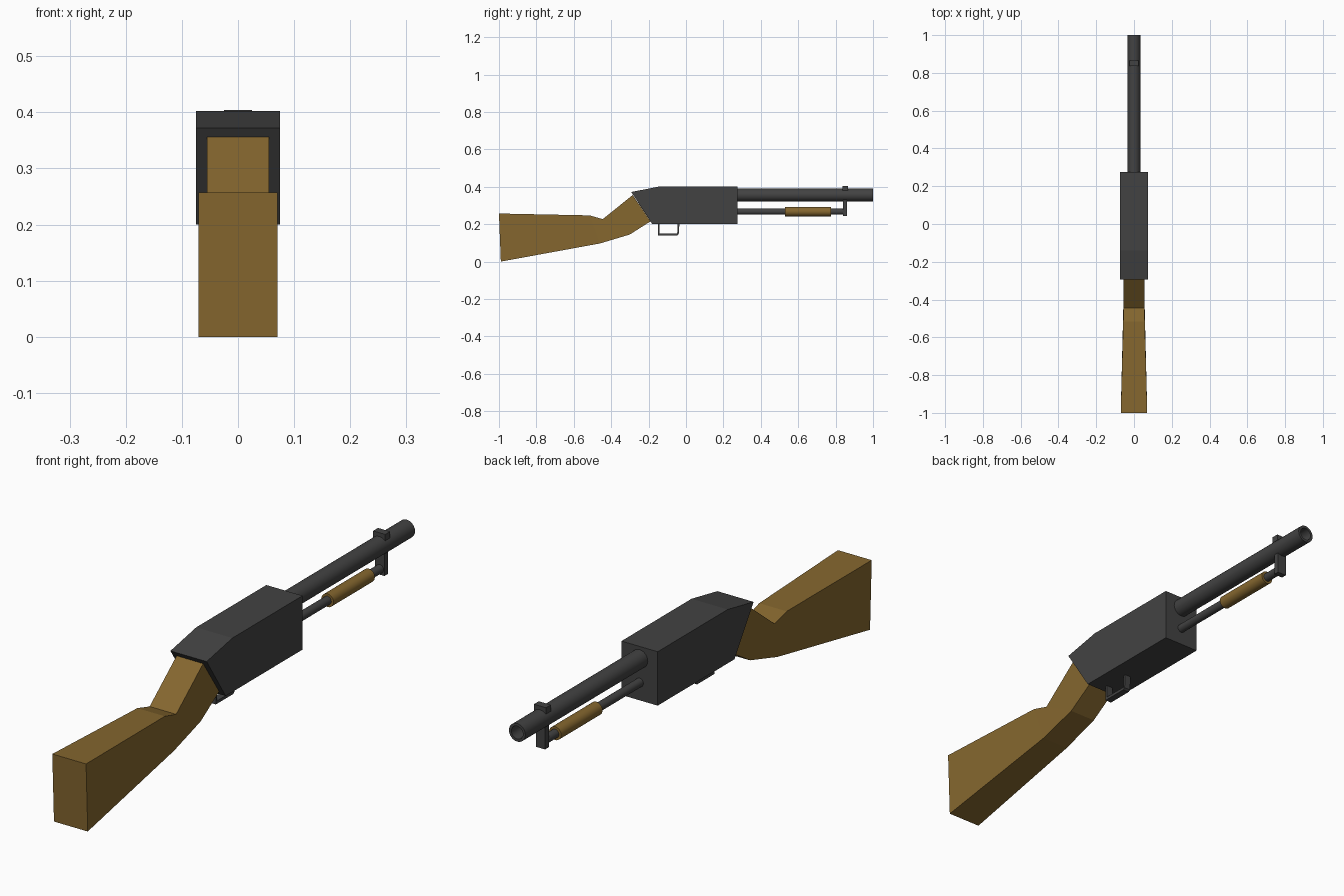
import bpy, bmesh, math
from mathutils import Matrix

if "Cube" in bpy.data.objects:
    bpy.data.objects.remove(bpy.data.objects["Cube"])


def material(name, rgb):
    m = bpy.data.materials.new(name)
    m.diffuse_color = (*rgb, 1)
    m.use_nodes = True
    m.node_tree.nodes["Principled BSDF"].inputs["Base Color"].default_value = m.diffuse_color
    return m


METAL = material("dark_grey_metal", (0.055, 0.055, 0.055))
WOOD = material("brown_wood", (0.235, 0.135, 0.028))


def finish(name, bm, mat):
    bmesh.ops.recalc_face_normals(bm, faces=bm.faces)
    me = bpy.data.meshes.new(name)
    bm.to_mesh(me)
    bm.free()
    me.materials.append(mat)
    ob = bpy.data.objects.new(name, me)
    bpy.context.collection.objects.link(ob)
    return ob


def prism(name, profile, half_width, mat):
    """Extrude a side (y, z) profile across x."""
    bm = bmesh.new()
    a, b = ([bm.verts.new((x, y, z)) for y, z in profile]
            for x in (-half_width, half_width))
    bm.faces.new(a)
    bm.faces.new(b)
    n = len(a)
    for i in range(n):
        j = (i + 1) % n
        bm.faces.new((a[i], a[j], b[j], b[i]))
    return finish(name, bm, mat)


def box(name, half_width, y0, y1, z0, z1, mat):
    return prism(name, [(y0, z0), (y1, z0), (y1, z1), (y0, z1)], half_width, mat)


def lathe(name, rings, z, mat, sides=24):
    """Sweep (radius, y) rings along y, capping both ends."""
    bm = bmesh.new()
    loops = []
    for r, y in rings:
        loops.append([bm.verts.new((r * math.cos(2 * math.pi * i / sides), y,
                                    z + r * math.sin(2 * math.pi * i / sides)))
                      for i in range(sides)])
    for a, b in zip(loops, loops[1:]):
        for i in range(sides):
            j = (i + 1) % sides
            bm.faces.new((a[i], a[j], b[j], b[i]))
    bm.faces.new(loops[0])
    bm.faces.new(loops[-1])
    ob = finish(name, bm, mat)
    for o in bpy.context.selected_objects:
        o.select_set(False)
    ob.select_set(True)
    bpy.context.view_layer.objects.active = ob
    bpy.ops.object.shade_smooth_by_angle(angle=math.radians(35))
    return ob


# Stock: cross-sections as (top y, top z, bottom y, bottom z, half width)
sections = [(-1.0, 0.257, -0.99, 0.003, 0.07),
            (-0.515, 0.247, -0.46, 0.097, 0.057),
            (-0.445, 0.227, -0.30, 0.145, 0.055),
            (-0.285, 0.356, -0.19, 0.215, 0.055)]
bm = bmesh.new()
loops = [[bm.verts.new(p) for p in ((-w, ty, tz), (w, ty, tz), (w, by, bz), (-w, by, bz))]
         for ty, tz, by, bz, w in sections]
for a, b in zip(loops, loops[1:]):
    for i in range(4):
        j = (i + 1) % 4
        bm.faces.new((a[i], a[j], b[j], b[i]))
bm.faces.new(loops[0])
bm.faces.new(loops[-1])
bmesh.ops.translate(bm, verts=bm.verts, vec=(0, 0, 0))
for v in bm.verts:
    if v.co.z < 0.01:
        v.co.z = 0.0
finish("stock", bm, WOOD)

# Receiver body with sloped rear
prism("receiver", [(-0.14, 0.402), (0.275, 0.402), (0.275, 0.2),
                   (-0.18, 0.2), (-0.293, 0.372)], 0.075, METAL)

# Barrel with open muzzle, and the tube and sliding grip under it
lathe("barrel", [(0.034, 0.265), (0.034, 1.0), (0.024, 1.0), (0.024, 0.92)], 0.356, METAL)
lathe("lower_tube", [(0.016, 0.265), (0.016, 0.85)], 0.267, METAL)
lathe("sliding_grip", [(0.025, 0.53), (0.025, 0.775)], 0.267, WOOD)

# Bracket joining tube to barrel, with a sight on top
box("barrel_bracket", 0.019, 0.84, 0.862, 0.245, 0.385, METAL)
box("sight_block", 0.025, 0.836, 0.865, 0.38, 0.404, METAL)

# Lower guard loop
prism("guard", [(-0.15, 0.205), (-0.15, 0.14), (-0.047, 0.14), (-0.039, 0.146),
                (-0.035, 0.205), (-0.044, 0.205), (-0.047, 0.151),
                (-0.142, 0.151), (-0.142, 0.205)], 0.013, METAL)
